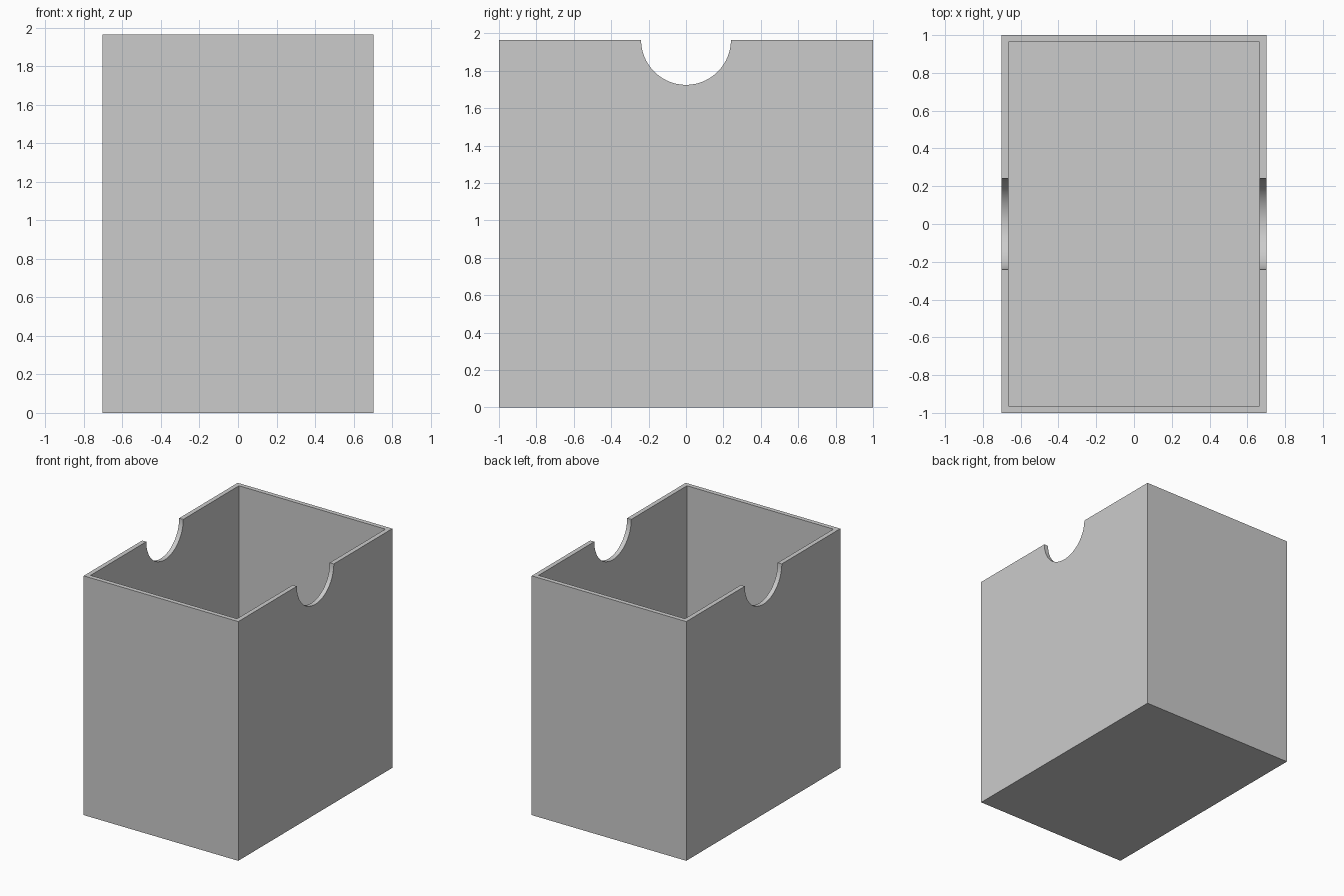
import bpy
import math

cube = bpy.data.objects.get("Cube")
if cube:
    bpy.data.objects.remove(cube, do_unlink=True)

WIDTH, DEPTH, HEIGHT = 1.405, 2.0, 1.965
WALL = 0.037
NOTCH_RADIUS = 0.24

grey = bpy.data.materials.new("plain grey")
grey.use_nodes = True
colour = (0.6, 0.6, 0.6, 1)
grey.diffuse_color = colour
grey.node_tree.nodes["Principled BSDF"].inputs["Base Color"].default_value = colour


def block(name, size, bottom):
    bpy.ops.mesh.primitive_cube_add(size=1, location=(0, 0, bottom + size[2] / 2))
    obj = bpy.context.object
    obj.name = name
    obj.scale = size
    bpy.ops.object.transform_apply(location=True, rotation=True, scale=True)
    obj.data.materials.append(grey)
    return obj


def cut(target, cutter):
    cutter.hide_render = True
    mod = target.modifiers.new(cutter.name, 'BOOLEAN')
    mod.operation = 'DIFFERENCE'
    mod.solver = 'EXACT'
    mod.object = cutter
    bpy.context.view_layer.objects.active = target
    bpy.ops.object.modifier_apply(modifier=mod.name)
    bpy.data.objects.remove(cutter, do_unlink=True)


# Open-topped box with thin walls and floor
box = block("open_box", (WIDTH, DEPTH, HEIGHT), 0)
cut(box, block("cavity_cutter", (WIDTH - 2 * WALL, DEPTH - 2 * WALL, HEIGHT), WALL))

# Half-round finger notches through both side walls
bpy.ops.mesh.primitive_cylinder_add(vertices=96, radius=NOTCH_RADIUS, depth=WIDTH + 1,
                                    location=(0, 0, HEIGHT), rotation=(0, math.pi / 2, 0))
notch = bpy.context.object
notch.name = "notch_cutter"
notch.data.materials.append(grey)
cut(box, notch)

# Smooth notch curves, crisp box edges
bpy.ops.object.select_all(action='DESELECT')
box.select_set(True)
bpy.context.view_layer.objects.active = box
bpy.ops.object.shade_smooth_by_angle(angle=math.radians(30))
